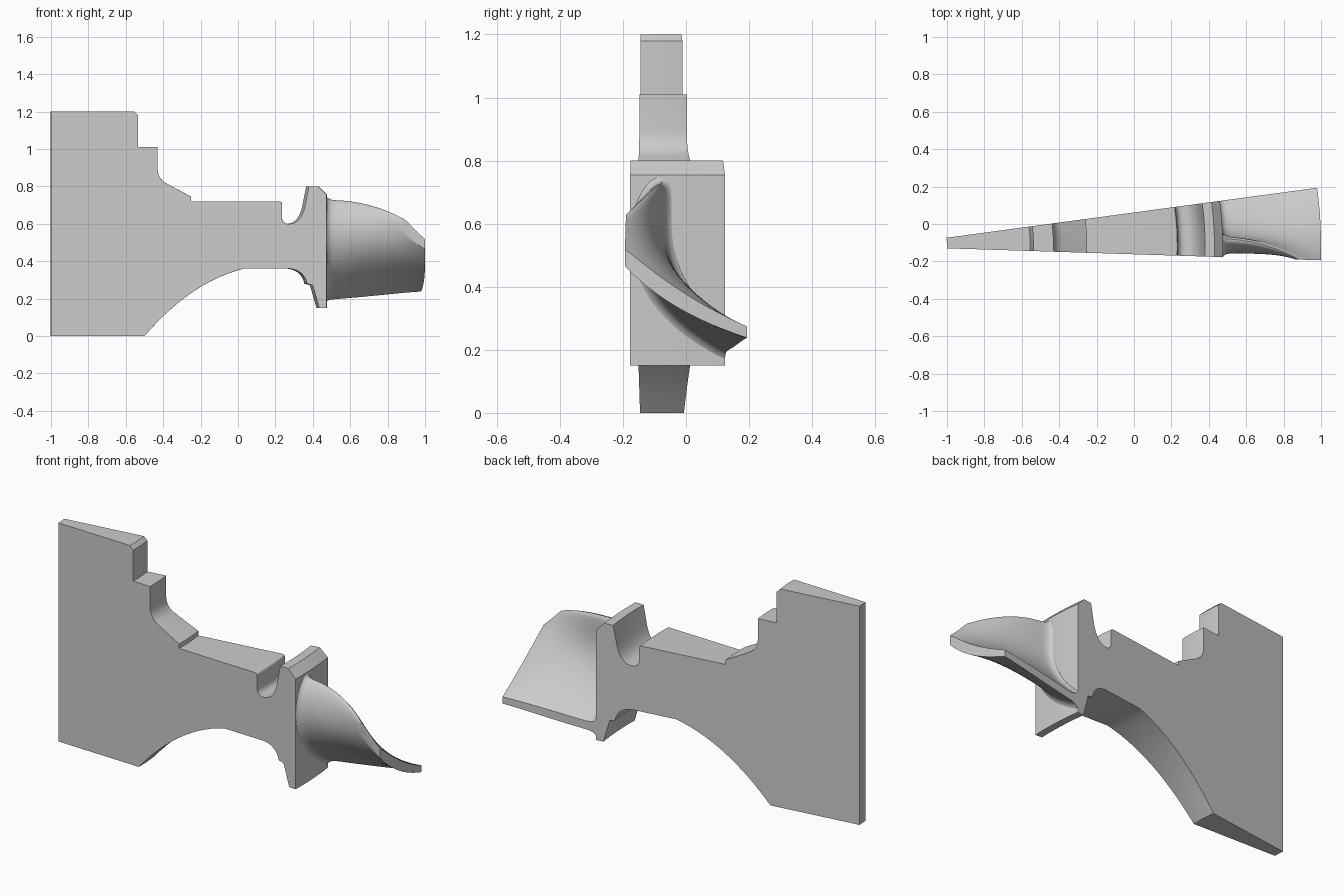
import bpy, bmesh, math
from mathutils import Vector

cube = bpy.data.objects.get("Cube")
if cube:
    bpy.data.objects.remove(cube)

# Rotor axis position and the two sector angles
AX, AY = -1.34, -0.119
A0, A1 = -0.032, 0.134

metal = bpy.data.materials.new("grey_metal")
metal.use_nodes = True
grey = (0.6, 0.6, 0.6, 1)
metal.diffuse_color = grey
metal.node_tree.nodes["Principled BSDF"].inputs["Base Color"].default_value = grey


def make_object(name, bm, angle):
    bmesh.ops.recalc_face_normals(bm, faces=bm.faces)
    mesh = bpy.data.meshes.new(name)
    bm.to_mesh(mesh)
    bm.free()
    mesh.materials.append(metal)
    obj = bpy.data.objects.new(name, mesh)
    bpy.context.collection.objects.link(obj)
    bpy.ops.object.select_all(action='DESELECT')
    obj.select_set(True)
    bpy.context.view_layer.objects.active = obj
    bpy.ops.object.shade_smooth_by_angle(angle=math.radians(angle))
    return obj


def arc(a, c, b, n=8):
    """Quadratic curve from a to b pulled towards c."""
    a, b, c = Vector(a), Vector(b), Vector(c)
    return [tuple(a * (1 - t) ** 2 + c * 2 * t * (1 - t) + b * t * t)
            for t in (i / n for i in range(n + 1))]


# Disc sector: radial profile swept about the rotor axis
profile = [(-1, 0)]
profile += arc((-0.5, 0), (-0.25, 0.29), (0.03, 0.36), 14)
profile += arc((0.28, 0.36), (0.355, 0.35), (0.37, 0.28))
profile += [(0.40, 0.272), (0.435, 0.15), (0.475, 0.15), (0.475, 0.755),
            (0.43, 0.80), (0.38, 0.80)]
profile += arc((0.36, 0.70), (0.34, 0.605), (0.28, 0.60))
profile += arc((0.265, 0.60), (0.235, 0.605), (0.235, 0.64), 5)
profile += arc((0.235, 0.705), (0.235, 0.72), (0.22, 0.72), 4)
profile += [(-0.25, 0.72), (-0.25, 0.745)]
profile += arc((-0.38, 0.815), (-0.43, 0.84), (-0.43, 0.90))
profile += [(-0.43, 1.01), (-0.535, 1.01), (-0.535, 1.18),
            (-0.555, 1.20), (-1, 1.20)]

bm = bmesh.new()
STEPS = 8
rings = []
for k in range(STEPS + 1):
    a = A0 + (A1 - A0) * k / STEPS
    rings.append([bm.verts.new((AX + (x - AX) * math.cos(a),
                                AY + (x - AX) * math.sin(a), z))
                  for x, z in profile])
n = len(profile)
for lo, hi in zip(rings, rings[1:]):
    for i in range(n):
        j = (i + 1) % n
        bm.faces.new((lo[i], lo[j], hi[j], hi[i]))
bm.faces.new(rings[0])
bm.faces.new(rings[-1])
make_object("disc_sector", bm, 25)

# Blade mean lines (y, z) at root, middle and tip, with half thickness
SECTIONS = [
    ([(-0.08, 0.725), (-0.108, 0.53), (-0.03, 0.35), (0.16, 0.19)], 0.042),
    ([(-0.125, 0.69), (-0.115, 0.515), (-0.01, 0.37), (0.20, 0.205)], 0.034),
    ([(-0.26, 0.56), (-0.12, 0.43), (0.04, 0.325), (0.25, 0.235)], 0.02),
]


def blend(t):
    """Mean line and thickness at span fraction t."""
    w = (2 * (t - 0.5) * (t - 1), 4 * t * (1 - t), 2 * t * (t - 0.5))
    pts = [sum((Vector(s[0][i]) * k for s, k in zip(SECTIONS, w)), Vector((0, 0)))
           for i in range(4)]
    return pts, sum(s[1] * k for s, k in zip(SECTIONS, w))


def mean_line(p, s):
    """Cubic through four evenly spaced points."""
    u = 3 * s
    return (p[0] * ((u - 1) * (u - 2) * (u - 3) / -6)
            + p[1] * (u * (u - 2) * (u - 3) / 2)
            + p[2] * (u * (u - 1) * (u - 3) / -2)
            + p[3] * (u * (u - 1) * (u - 2) / 6))


def normal(d):
    return Vector((-d.y, d.x)).normalized()


def airfoil(t, flare):
    pts, thick = blend(t)
    sides = ([], [])
    count = 24
    for i in range(count + 1):
        s = (i / count) ** 1.6
        c = mean_line(pts, s)
        nrm = normal(mean_line(pts, s + 0.01) - mean_line(pts, s - 0.01))
        h = thick * 2.6 * math.sqrt(s) * (1 - s) + 0.014 * s
        sides[0].append(c + nrm * h)
        sides[1].append(c - nrm * h)
    loop = sides[0] + sides[1][:0:-1]
    m = len(loop)
    return [p + normal(loop[(i + 1) % m] - loop[i - 1]) * flare
            for i, p in enumerate(loop)]


# Blade: lofted airfoils with a root fillet, trimmed to the sector planes
bm = bmesh.new()
rings = []
SPAN = 28
for k in range(SPAN + 1):
    t = (k / SPAN) ** 1.7
    x = 0.47 + 0.53 * t
    r = x - AX
    flare = 0.03 * math.exp(-(x - 0.47) / 0.014)
    rings.append([bm.verts.new((AX + math.sqrt(r * r - (p.x - AY) ** 2), p.x, p.y))
                  for p in airfoil(t, flare)])
n = len(rings[0])
for lo, hi in zip(rings, rings[1:]):
    for i in range(n):
        j = (i + 1) % n
        bm.faces.new((lo[i], lo[j], hi[j], hi[i]))
half = n // 2
for ring in (rings[0], rings[-1]):
    # End caps as strips joining both sides of the airfoil
    bm.faces.new((ring[0], ring[1], ring[-1]))
    for i in range(1, half):
        bm.faces.new((ring[i], ring[i + 1], ring[n - i - 1], ring[n - i]))
for a, sign in ((A0, -1), (A1, 1)):
    bmesh.ops.bisect_plane(
        bm, geom=bm.verts[:] + bm.edges[:] + bm.faces[:], dist=1e-5,
        plane_co=(AX, AY, 0), clear_outer=True,
        plane_no=(-math.sin(a) * sign, math.cos(a) * sign, 0))
    bmesh.ops.holes_fill(bm, edges=[e for e in bm.edges if e.is_boundary], sides=0)
make_object("blade", bm, 35)
